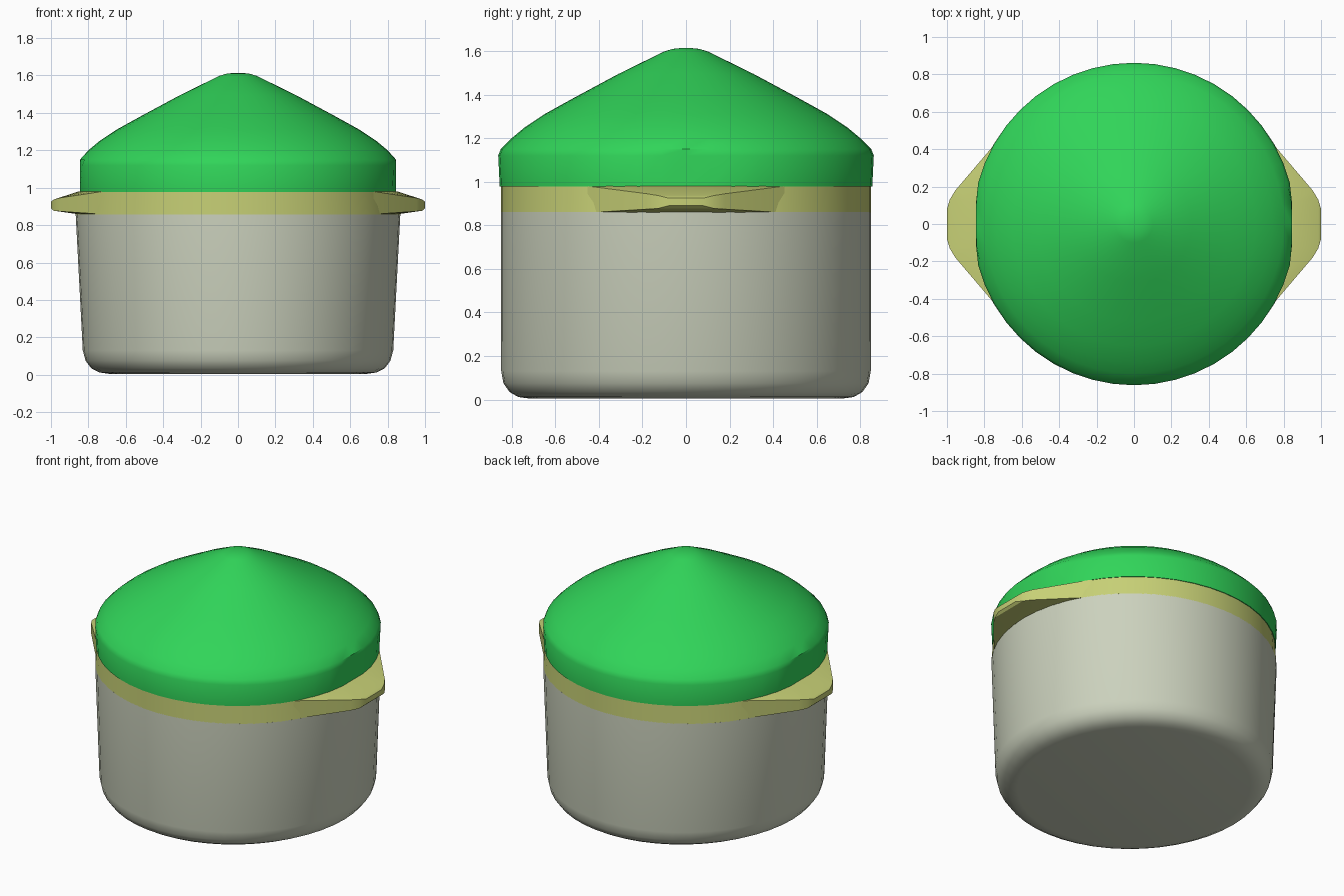
import bpy, bmesh, math

cube = bpy.data.objects.get("Cube")
if cube:
    bpy.data.objects.remove(cube, do_unlink=True)

SEGMENTS = 48


def material(name, colour):
    m = bpy.data.materials.new(name)
    m.use_nodes = True
    m.diffuse_color = (*colour, 1)
    m.node_tree.nodes["Principled BSDF"].inputs["Base Color"].default_value = (*colour, 1)
    return m


def finish(bm, name, mat, angle):
    bmesh.ops.recalc_face_normals(bm, faces=bm.faces)
    mesh = bpy.data.meshes.new(name)
    bm.to_mesh(mesh)
    bm.free()
    mesh.materials.append(mat)
    ob = bpy.data.objects.new(name, mesh)
    bpy.context.collection.objects.link(ob)
    bpy.ops.object.select_all(action="DESELECT")
    ob.select_set(True)
    bpy.context.view_layer.objects.active = ob
    bpy.ops.object.shade_smooth_by_angle(angle=math.radians(angle))
    return ob


def turned(name, profile, mat, flat=9):
    """Stack of oval rings (x radius, y radius, height), sides flattened at x = flat."""
    bm = bmesh.new()
    rings = []
    for rx, ry, z in profile:
        ring = []
        for i in range(SEGMENTS):
            a = math.tau * i / SEGMENTS
            x = max(-flat, min(flat, rx * math.cos(a)))
            ring.append(bm.verts.new((x, ry * math.sin(a), z)))
        rings.append(ring)
    for low, high in zip(rings, rings[1:]):
        for i in range(SEGMENTS):
            j = (i + 1) % SEGMENTS
            bm.faces.new((low[i], low[j], high[j], high[i]))
    bm.faces.new(rings[0][::-1])
    bm.faces.new(rings[-1])
    return finish(bm, name, mat, 40)


grey = material("warm grey", (0.60, 0.64, 0.51))
olive = material("pale olive", (0.57, 0.63, 0.18))
green = material("bright green", (0.03, 0.66, 0.10))

# Pot with a rounded foot and slightly flared sides
turned("pot_body", [
    (0.69, 0.72, 0.005), (0.74, 0.77, 0.012), (0.785, 0.81, 0.035),
    (0.815, 0.838, 0.075), (0.83, 0.848, 0.13), (0.868, 0.85, 0.86)], grey)

# Rim band between pot and lid
turned("rim_band", [(0.868, 0.85, 0.858), (0.852, 0.85, 0.98)], olive)

# Conical lid with a blunt tip
lid = [(0.855, 0.978), (0.862, 1.12), (0.85, 1.15), (0.8, 1.2), (0.74, 1.25),
       (0.65, 1.31), (0.52, 1.382), (0.31, 1.495), (0.1, 1.598), (0.06, 1.61), (0.02, 1.614)]
turned("lid", [(r, r, z) for r, z in lid], green, 0.845)

# Tapered side handles, wrapped from the rim to a blunt outer edge
for side, label in ((-1, "right"), (1, "left")):
    bm = bmesh.new()
    for k in range(-4, 5):
        a = math.radians(8 * k)
        for z in (0.858, 0.98):
            bm.verts.new((side * 0.853 * math.cos(a), 0.853 * math.sin(a), z))
    for x, y, low, high in ((0.955, 0.18, 0.874, 0.945), (0.985, 0.13, 0.877, 0.937),
                            (1.0, 0.08, 0.89, 0.925)):
        for s in (-1, 1):
            for z in (low, high):
                bm.verts.new((side * x, s * y, z))
    result = bmesh.ops.convex_hull(bm, input=bm.verts)
    loose = [v for v in bm.verts if not v.link_faces]
    bmesh.ops.delete(bm, geom=loose, context="VERTS")
    finish(bm, label + "_handle", olive, 30)
